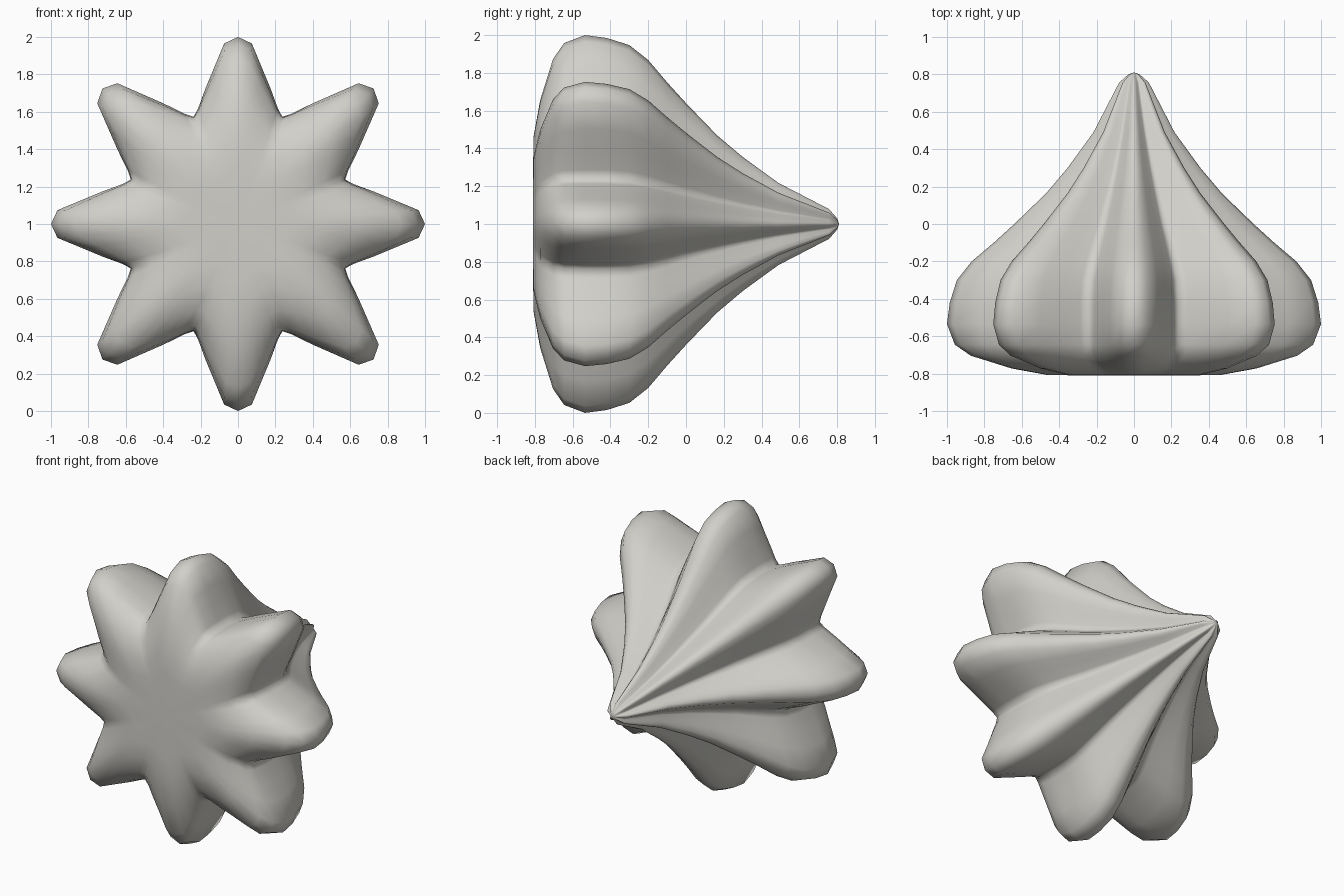
import bpy, bmesh, math

if "Cube" in bpy.data.objects:
    bpy.data.objects.remove(bpy.data.objects["Cube"])

# Rings along the body: (y, fin tip radius, valley radius)
RINGS = [
    (-0.81, 0.30, 0.25), (-0.806, 0.47, 0.36), (-0.772, 0.656, 0.50),
    (-0.704, 0.873, 0.59), (-0.645, 0.958, 0.615), (-0.535, 1.0, 0.62),
    (-0.42, 0.985, 0.62), (-0.30, 0.947, 0.605), (-0.20, 0.868, 0.555),
    (-0.10, 0.75, 0.49), (0.0, 0.64, 0.42), (0.164, 0.47, 0.325),
    (0.30, 0.355, 0.25), (0.49, 0.217, 0.16), (0.757, 0.079, 0.06),
    (0.80, 0.03, 0.025),
]
# Half fin section: (degrees from fin centre, share of fin height)
HALF = [(0, 1.0), (4.4, 0.916), (8.9, 0.58), (13.5, 0.33), (19.0, 0.09), (22.5, 0.0)]
SECTION = [(-a, f) for a, f in reversed(HALF[1:-1])] + HALF
FINS = 8

bm = bmesh.new()


def star_ring(y, tip, valley):
    ring = []
    for fin in range(FINS):
        # diagonal fins reach very slightly further
        t = tip * (1.025 if fin % 2 else 1.0)
        for deg, f in SECTION:
            a = math.radians(fin * 360 / FINS + deg)
            r = valley + (t - valley) * f
            ring.append(bm.verts.new((r * math.sin(a), y, 1 + r * math.cos(a))))
    return ring


def fan(ring, y):
    centre = bm.verts.new((0, y, 1))
    for i in range(len(ring)):
        bm.faces.new((ring[i], ring[(i + 1) % len(ring)], centre))


# Finned body, flat front cap and pointed back
rings = [star_ring(*r) for r in RINGS]
for a, b in zip(rings, rings[1:]):
    for i in range(len(a)):
        j = (i + 1) % len(a)
        bm.faces.new((a[i], a[j], b[j], b[i]))
fan(rings[0], -0.81)
fan(rings[-1], 0.81)
bmesh.ops.recalc_face_normals(bm, faces=bm.faces)
for face in bm.faces:
    face.smooth = True

mesh = bpy.data.meshes.new("finned_star_body")
bm.to_mesh(mesh)
bm.free()
body = bpy.data.objects.new("finned_star_body", mesh)
bpy.context.collection.objects.link(body)

# Warm light grey
mat = bpy.data.materials.new("warm_light_grey")
mat.diffuse_color = (0.64, 0.63, 0.59, 1)
mat.use_nodes = True
mat.node_tree.nodes["Principled BSDF"].inputs["Base Color"].default_value = mat.diffuse_color
mesh.materials.append(mat)
